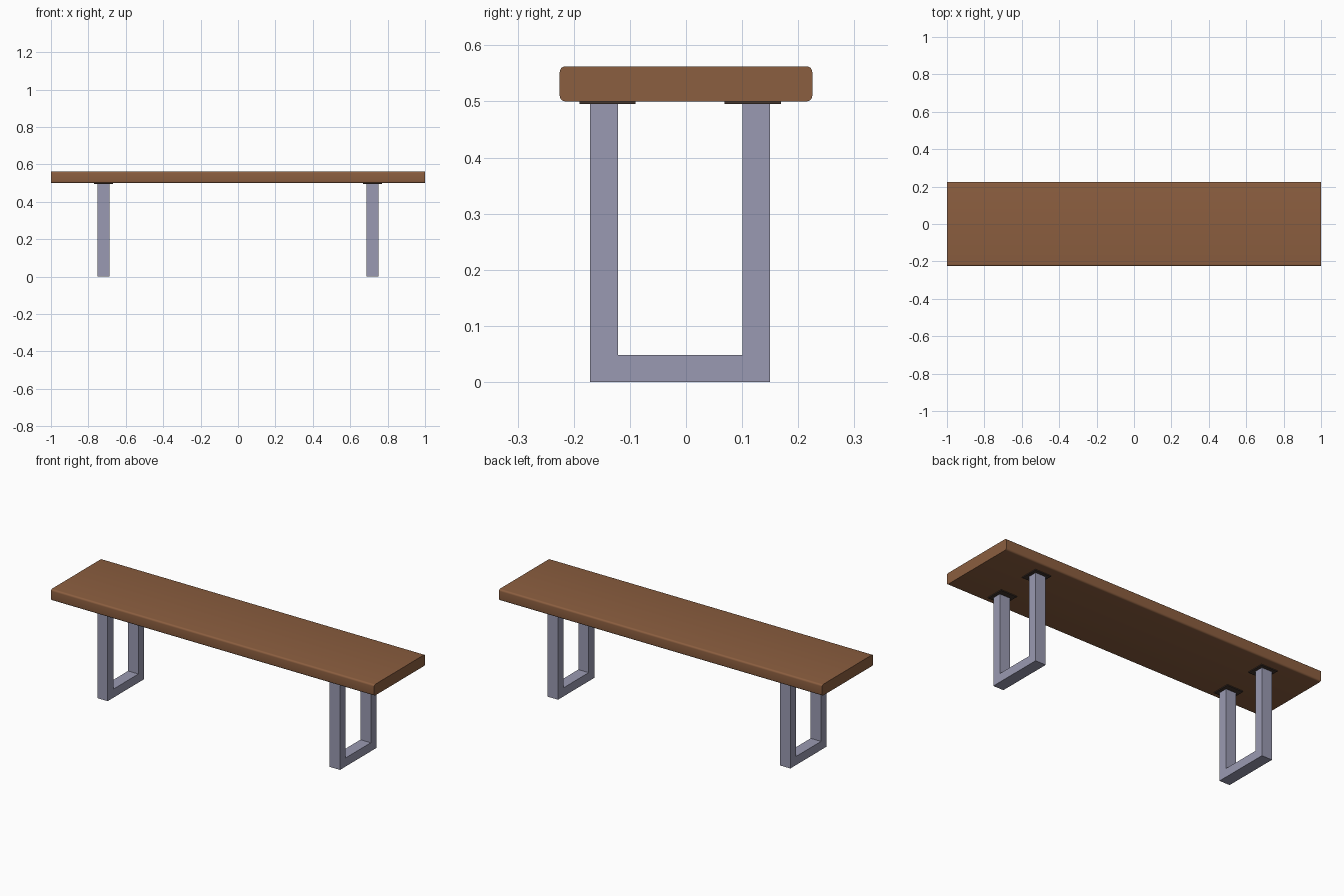
import bpy, bmesh, math

if "Cube" in bpy.data.objects:
    bpy.data.objects.remove(bpy.data.objects["Cube"])


def material(name, rgb):
    m = bpy.data.materials.new(name)
    m.diffuse_color = (*rgb, 1)
    m.use_nodes = True
    m.node_tree.nodes["Principled BSDF"].inputs["Base Color"].default_value = m.diffuse_color
    return m


WOOD = material("brown wood", (0.26, 0.112, 0.05))
METAL = material("grey metal", (0.323, 0.323, 0.445))
DARK = material("dark plate", (0.055, 0.035, 0.027))


def extrude_x(name, profile, x0, x1, mat):
    """Extrude a (y, z) outline along x into a closed solid."""
    bm = bmesh.new()
    face = bm.faces.new([bm.verts.new((x0, y, z)) for y, z in profile])
    out = bmesh.ops.extrude_face_region(bm, geom=[face], use_keep_orig=True)
    verts = [g for g in out["geom"] if isinstance(g, bmesh.types.BMVert)]
    bmesh.ops.translate(bm, verts=verts, vec=(x1 - x0, 0, 0))
    bmesh.ops.recalc_face_normals(bm, faces=bm.faces)
    mesh = bpy.data.meshes.new(name)
    bm.to_mesh(mesh)
    bm.free()
    mesh.materials.append(mat)
    ob = bpy.data.objects.new(name, mesh)
    bpy.context.collection.objects.link(ob)
    return ob


def rect(y0, y1, z0, z1):
    return [(y0, z0), (y1, z0), (y1, z1), (y0, z1)]


def rounded_rect(y0, y1, z0, z1, r, steps=5):
    corners = [(y1 - r, z1 - r), (y0 + r, z1 - r), (y0 + r, z0 + r), (y1 - r, z0 + r)]
    pts = []
    for i, (cy, cz) in enumerate(corners):
        for k in range(steps + 1):
            a = (i + k / steps) * math.pi / 2
            pts.append((cy + r * math.cos(a), cz + r * math.sin(a)))
    return pts


# Seat plank: long edges rounded, ends cut square
seat = extrude_x("seat", rounded_rect(-0.225, 0.225, 0.5, 0.5625, 0.01), -1, 1, WOOD)
bpy.context.view_layer.objects.active = seat
seat.select_set(True)
bpy.ops.object.shade_smooth_by_angle(angle=math.radians(30))

# U-shaped leg frames with mounting plates under the seat
U = [(-0.171, 0), (0.15, 0), (0.15, 0.496), (0.101, 0.496),
     (0.101, 0.048), (-0.121, 0.048), (-0.121, 0.496), (-0.171, 0.496)]
for side, cx in (("left", -0.719), ("right", 0.719)):
    extrude_x(side + "_leg_frame", U, cx - 0.032, cx + 0.032, METAL)
    for end, y0 in (("front", -0.19), ("back", 0.069)):
        extrude_x(f"{side}_{end}_mounting_plate", rect(y0, y0 + 0.1, 0.495, 0.501),
                  cx - 0.05, cx + 0.05, DARK)
